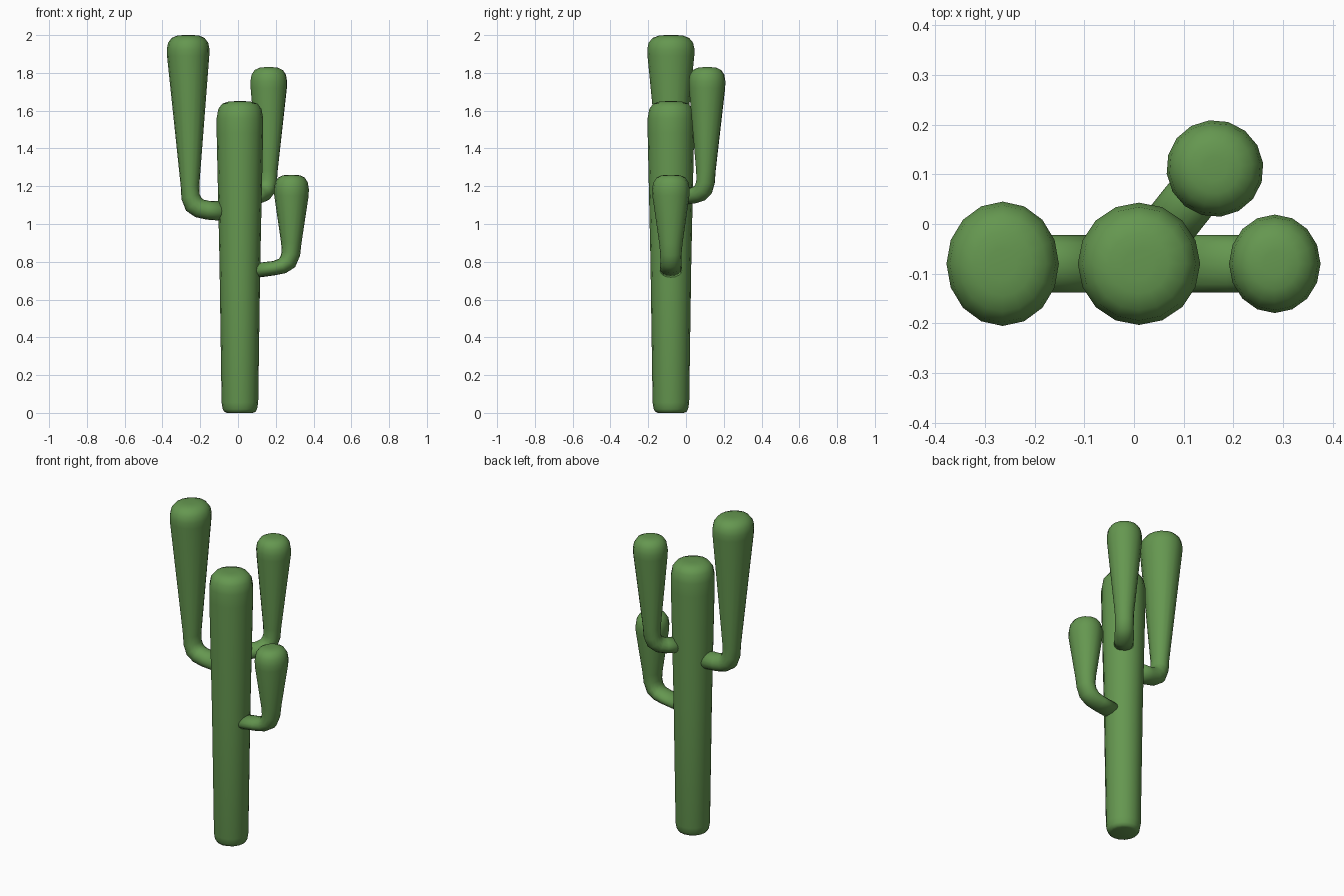
import bpy, bmesh, math
from mathutils import Vector

if "Cube" in bpy.data.objects:
    bpy.data.objects.remove(bpy.data.objects["Cube"])

SIDES = 16
BASE = Vector((0.01, -0.08, 0))

green = bpy.data.materials.new("cactus_green")
green.diffuse_color = (0.13, 0.31, 0.08, 1)
green.use_nodes = True
green.node_tree.nodes["Principled BSDF"].inputs["Base Color"].default_value = green.diffuse_color


def sweep(name, heading, stations):
    """Rings along a path in a vertical plane.
    Station: distance out, height, in-plane radius, sideways radius, tangent angle."""
    out = Vector((math.cos(heading), math.sin(heading), 0))
    side = Vector((-out.y, out.x, 0))
    up = Vector((0, 0, 1))
    bm = bmesh.new()
    rings = []
    for d, z, r, w, tilt in stations:
        t = math.radians(tilt)
        normal = out * math.sin(t) - up * math.cos(t)
        centre = BASE + out * d + up * z
        ring = []
        for i in range(SIDES):
            a = 2 * math.pi * i / SIDES
            ring.append(bm.verts.new(centre + normal * r * math.cos(a) + side * w * math.sin(a)))
        rings.append(ring)
    for lo, hi in zip(rings, rings[1:]):
        for i in range(SIDES):
            j = (i + 1) % SIDES
            bm.faces.new((lo[i], lo[j], hi[j], hi[i]))
    bm.faces.new(rings[0][::-1])
    bm.faces.new(rings[-1])
    bmesh.ops.recalc_face_normals(bm, faces=bm.faces)
    for f in bm.faces:
        f.smooth = True
    mesh = bpy.data.meshes.new(name)
    bm.to_mesh(mesh)
    bm.free()
    mesh.materials.append(green)
    obj = bpy.data.objects.new(name, mesh)
    bpy.context.collection.objects.link(obj)
    return obj


def arm(name, heading, bend, d, top, r, w):
    """Bent elbow followed by a club that widens to a rounded tip."""
    tip = [(d, top - drop, r * k, w * k, 90) for drop, k in
           ((0.11, 0.99), (0.075, 1.0), (0.04, 0.94), (0.015, 0.77), (0.003, 0.52), (0, 0.25))]
    return sweep(name, heading, bend + tip)


# Trunk
trunk = [(0.0, 0.068), (0.005, 0.082), (0.02, 0.091), (0.055, 0.097), (0.8, 0.108),
         (1.48, 0.123), (1.56, 0.123), (1.61, 0.114), (1.637, 0.093), (1.648, 0.06), (1.65, 0.03)]
sweep("trunk", 0, [(0, z, r, r, 90) for z, r in trunk])

# Tall left arm
arm("left_arm", math.pi,
    [(0.085, 1.068, 0.052, 0.058, 0), (0.17, 1.073, 0.05, 0.058, 6),
     (0.215, 1.083, 0.051, 0.057, 25), (0.245, 1.105, 0.053, 0.056, 50),
     (0.261, 1.145, 0.05, 0.055, 75), (0.264, 1.2, 0.049, 0.056, 88)],
    0.274, 2.0, 0.113, 0.125)

# Short right arm
arm("right_arm", 0,
    [(0.085, 0.754, 0.039, 0.058, 4), (0.18, 0.766, 0.038, 0.058, 8),
     (0.225, 0.778, 0.042, 0.057, 25), (0.255, 0.803, 0.049, 0.056, 50),
     (0.27, 0.845, 0.05, 0.057, 76), (0.272, 0.9, 0.054, 0.062, 88)],
    0.273, 1.26, 0.092, 0.099)

# Back right arm
arm("back_arm", math.atan2(0.192, 0.153),
    [(0.085, 1.146, 0.044, 0.054, 2), (0.155, 1.151, 0.043, 0.054, 8),
     (0.195, 1.163, 0.046, 0.053, 28), (0.222, 1.187, 0.049, 0.052, 52),
     (0.235, 1.225, 0.048, 0.052, 77), (0.237, 1.28, 0.05, 0.054, 88)],
    0.245, 1.83, 0.097, 0.098)
